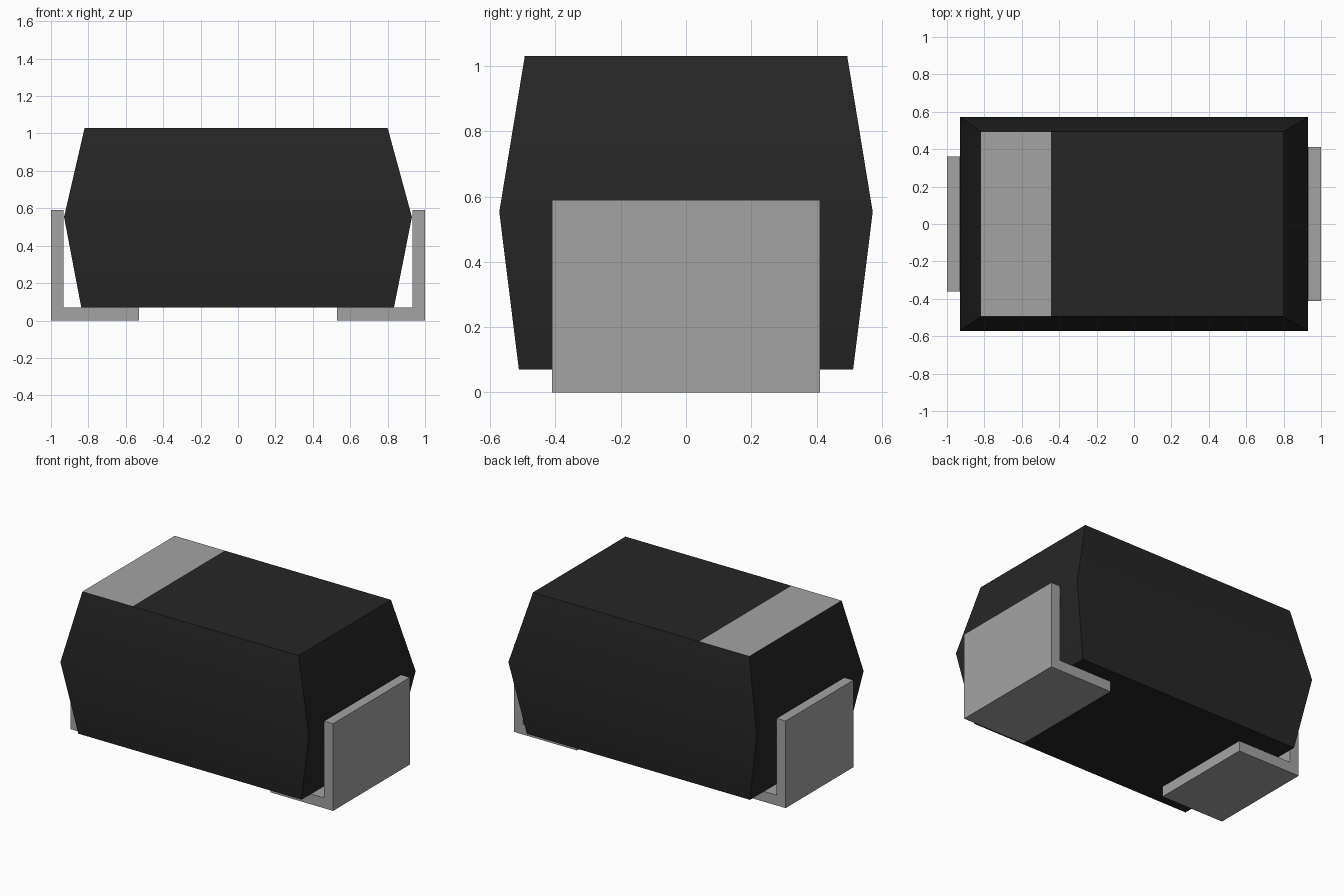
import bpy, bmesh, math

cube = bpy.data.objects.get("Cube")
if cube:
    bpy.data.objects.remove(cube, do_unlink=True)


def make_material(name, value):
    mat = bpy.data.materials.new(name)
    mat.use_nodes = True
    colour = (value, value, value, 1.0)
    mat.diffuse_color = colour
    mat.node_tree.nodes["Principled BSDF"].inputs["Base Color"].default_value = colour
    return mat


black = make_material("black plastic", 0.019)
grey = make_material("grey metal", 0.37)


def make_object(name, bm, materials):
    bmesh.ops.recalc_face_normals(bm, faces=bm.faces)
    mesh = bpy.data.meshes.new(name)
    bm.to_mesh(mesh)
    bm.free()
    for mat in materials:
        mesh.materials.append(mat)
    obj = bpy.data.objects.new(name, mesh)
    bpy.context.collection.objects.link(obj)
    return obj


# Body: three stacked rectangles, widest at the mould seam
TOP = 1.03
BAND_EDGE = -0.445
sections = [  # z, x min, x max, half depth
    (0.07, -0.838, 0.834, 0.512),
    (0.553, -0.93, 0.93, 0.572),
    (TOP, -0.82, 0.80, 0.494),
]
bm = bmesh.new()
rings = [[bm.verts.new(p) for p in ((x0, -d, z), (x1, -d, z), (x1, d, z), (x0, d, z))]
         for z, x0, x1, d in sections]
for low, high in zip(rings, rings[1:]):
    for i in range(4):
        j = (i + 1) % 4
        bm.faces.new((low[i], low[j], high[j], high[i]))
bm.faces.new(rings[0][::-1])
top_face = bm.faces.new(rings[-1])

# Polarity band: cut into the top face
bmesh.ops.bisect_plane(bm, geom=[top_face, *top_face.edges, *top_face.verts],
                       plane_co=(BAND_EDGE, 0, 0), plane_no=(1, 0, 0))
for face in bm.faces:
    centre = face.calc_center_median()
    if centre.z > TOP - 0.01 and centre.x < BAND_EDGE:
        face.material_index = 1
body = make_object("body", bm, [black, grey])

bpy.ops.object.select_all(action='DESELECT')
body.select_set(True)
bpy.context.view_layer.objects.active = body
bpy.ops.object.shade_smooth_by_angle(angle=math.radians(30))


# Terminals: L-shaped strips folded under each end
def make_terminal(name, side, half_width):
    outline = [(0.53, 0), (1.0, 0), (1.0, 0.59), (0.932, 0.59), (0.932, 0.07), (0.53, 0.07)]
    bm = bmesh.new()
    profile = bm.faces.new([bm.verts.new((side * x, -half_width, z)) for x, z in outline])
    extruded = bmesh.ops.extrude_face_region(bm, geom=[profile], use_keep_orig=True)
    moved = [v for v in extruded["geom"] if isinstance(v, bmesh.types.BMVert)]
    bmesh.ops.translate(bm, verts=moved, vec=(0, 2 * half_width, 0))
    return make_object(name, bm, [grey])


make_terminal("left_terminal", 1, 0.411)
make_terminal("right_terminal", -1, 0.362)
